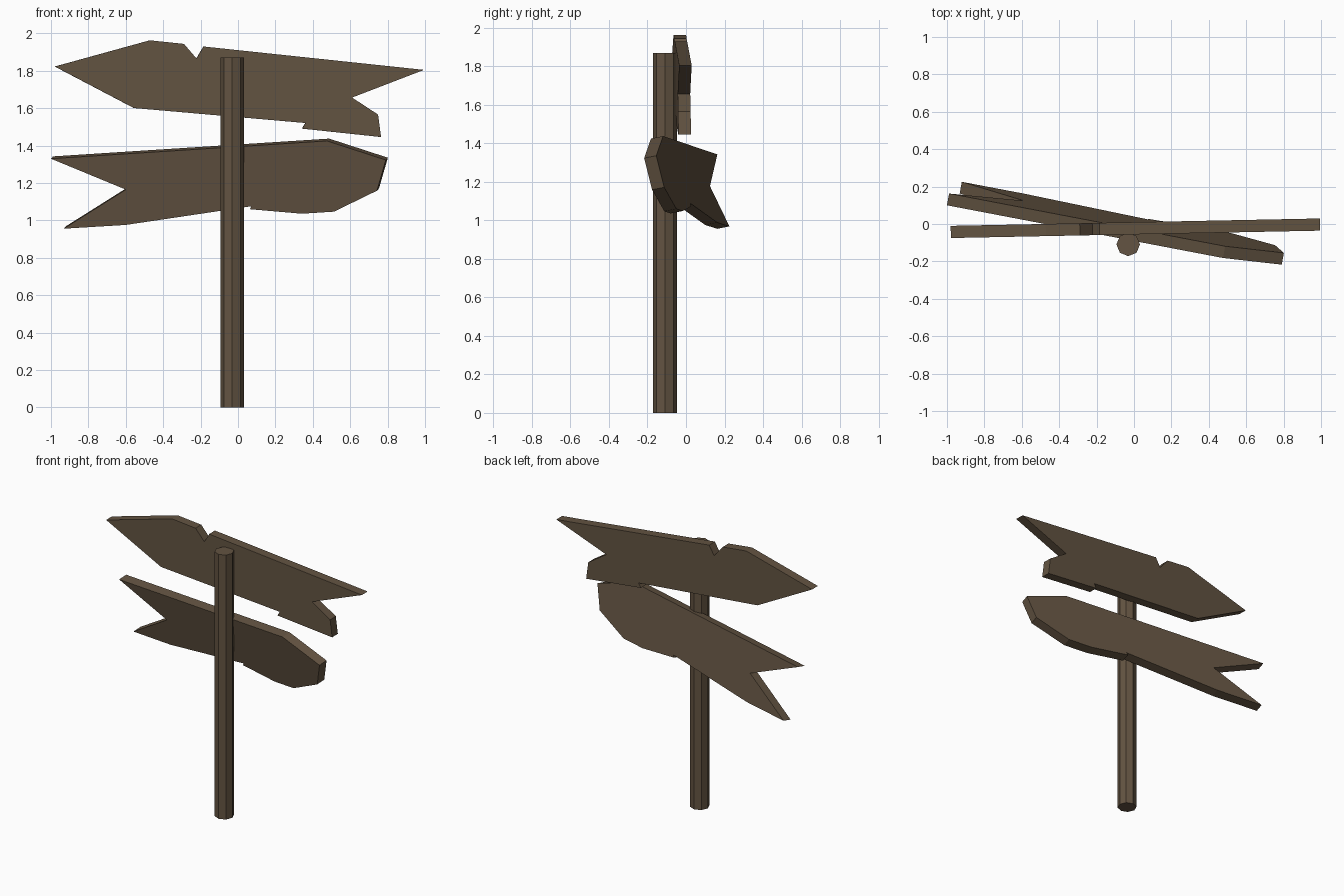
import bpy, bmesh
from mathutils import Vector

if "Cube" in bpy.data.objects:
    bpy.data.objects.remove(bpy.data.objects["Cube"])

wood = bpy.data.materials.new("weathered_brown_wood")
wood.diffuse_color = (0.125, 0.088, 0.054, 1)
wood.use_nodes = True
wood.node_tree.nodes["Principled BSDF"].inputs["Base Color"].default_value = wood.diffuse_color


def board(name, outline, origin, slope_x, slope_z, thick=0.065):
    """Plank: front-view outline laid on a slanted plane, thickened backwards."""
    ox, oy, oz = origin
    back = Vector((-slope_x, 1, -slope_z)).normalized() * thick
    bm = bmesh.new()
    front = bm.faces.new([bm.verts.new((x, oy + slope_x * (x - ox) + slope_z * (z - oz), z))
                          for x, z in outline])
    ext = bmesh.ops.extrude_face_region(bm, geom=[front], use_keep_orig=True)
    bmesh.ops.translate(bm, vec=back,
                        verts=[g for g in ext["geom"] if isinstance(g, bmesh.types.BMVert)])
    bmesh.ops.recalc_face_normals(bm, faces=bm.faces)
    mesh = bpy.data.meshes.new(name)
    bm.to_mesh(mesh)
    bm.free()
    mesh.materials.append(wood)
    bpy.context.collection.objects.link(bpy.data.objects.new(name, mesh))


# Eight-sided post
bpy.ops.mesh.primitive_cylinder_add(vertices=8, radius=0.063, depth=1.87,
                                    location=(-0.031, -0.109, 0.935),
                                    rotation=(0, 0, 0))
post = bpy.context.object
post.name = "post"
post.data.materials.append(wood)

# Upper board: points left, chipped at the top, broken tail on the right
board("upper_board",
      [(-0.979, 1.823), (-0.556, 1.601), (0.361, 1.521), (0.342, 1.491),
       (0.765, 1.446), (0.749, 1.566), (0.61, 1.657), (0.995, 1.805),
       (-0.184, 1.930), (-0.222, 1.866), (-0.289, 1.944), (-0.471, 1.963)],
      (-0.98, -0.075, 1.8), 0.02, 0)

# Lower board: blunt tip on the right, forked tail on the left, leaning forward
board("lower_board",
      [(-1.0, 1.33), (-0.6, 1.165), (-0.932, 0.956), (-0.6, 0.976),
       (0.072, 1.076), (0.064, 1.06), (0.342, 1.036), (0.513, 1.047),
       (0.743, 1.159), (0.79, 1.323), (0.476, 1.425)],
      (-1.0, 0.10, 1.33), -0.178, -0.2)
